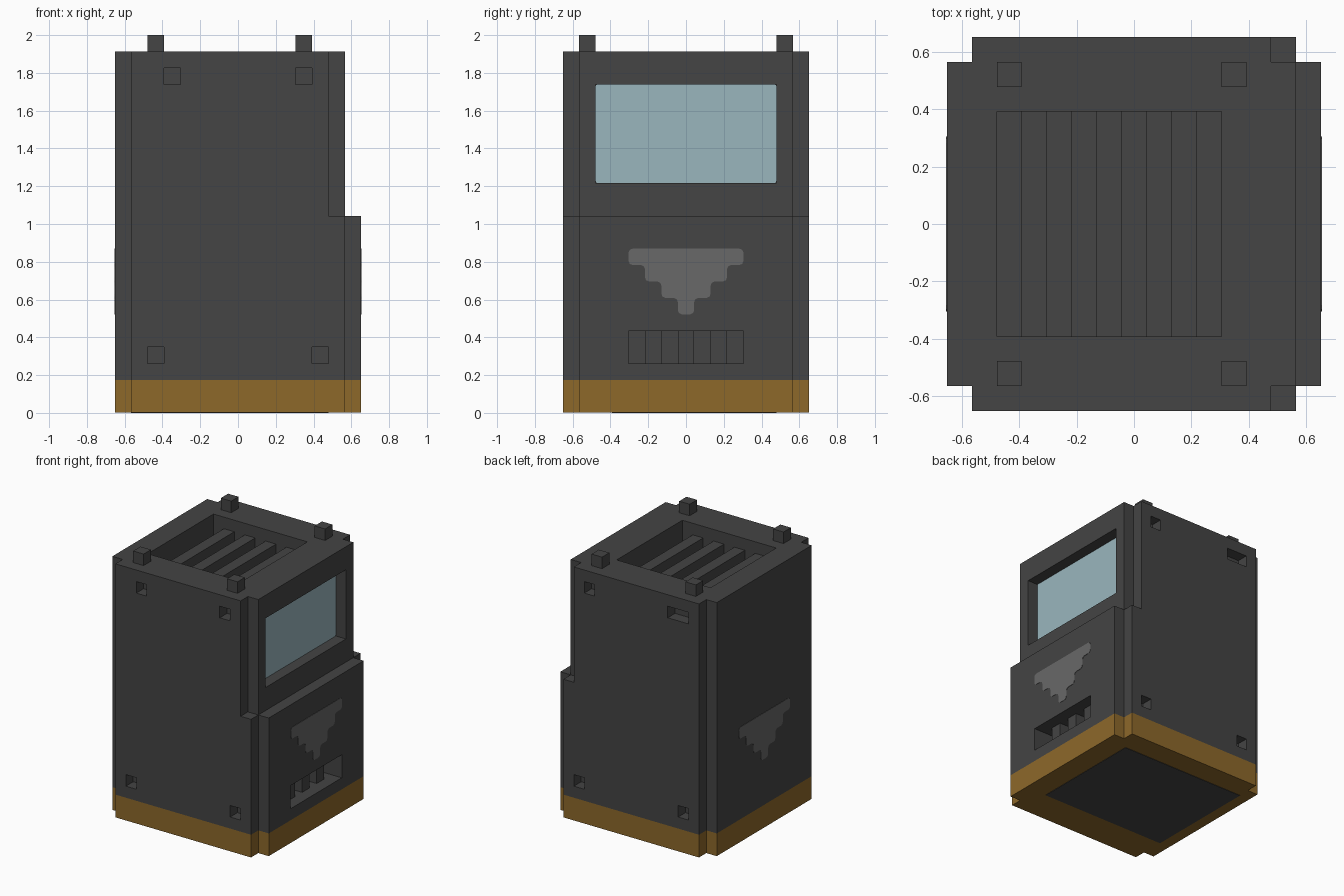
import bpy, bmesh
from mathutils import Vector

cube = bpy.data.objects.get("Cube")
if cube:
    bpy.data.objects.remove(cube, do_unlink=True)

U = 2 / 23      # grid unit: the whole model is 15 x 15 x 23 units
SKIN = 0.03     # thickness of flat painted plates, in units


def material(name, rgb):
    m = bpy.data.materials.new(name)
    m.use_nodes = True
    m.diffuse_color = (*rgb, 1)
    bsdf = next(n for n in m.node_tree.nodes if n.type == 'BSDF_PRINCIPLED')
    bsdf.inputs["Base Color"].default_value = (*rgb, 1)
    bsdf.inputs["Roughness"].default_value = 0.8
    return m


DARK = material("dark grey casing", (0.058, 0.058, 0.058))
AMBER = material("amber base", (0.266, 0.138, 0.023))
GREY = material("mid grey panel", (0.138, 0.138, 0.138))
GLASS = material("pale blue glass", (0.323, 0.468, 0.515))


def finish(name, bm, mat):
    bmesh.ops.recalc_face_normals(bm, faces=bm.faces)
    me = bpy.data.meshes.new(name)
    bm.to_mesh(me)
    bm.free()
    me.materials.append(mat)
    ob = bpy.data.objects.new(name, me)
    bpy.context.collection.objects.link(ob)
    return ob


def prism(name, outline, lo, hi, mat, axis='z', rounding=0):
    """Extrude a 2D outline (in units) along z, or along x for a (y, z) outline."""
    def place(a, b, c):
        return Vector((a, b, c) if axis == 'z' else (c, a, b)) * U
    bm = bmesh.new()
    face = bm.faces.new([bm.verts.new(place(a, b, lo)) for a, b in outline])
    if rounding:
        bmesh.ops.bevel(bm, geom=bm.verts[:], offset=rounding * U, segments=2,
                        profile=0.5, affect='VERTICES')
        face = bm.faces[:][0]
    grown = bmesh.ops.extrude_face_region(bm, geom=[face], use_keep_orig=True)
    top = [g for g in grown["geom"] if isinstance(g, bmesh.types.BMVert)]
    bmesh.ops.translate(bm, verts=top, vec=place(0, 0, hi - lo))
    return finish(name, bm, mat)


def boxes(name, spans, mat):
    """One object made of boxes given as (x0, x1, y0, y1, z0, z1) in units."""
    bm = bmesh.new()
    for x0, x1, y0, y1, z0, z1 in spans:
        verts = bmesh.ops.create_cube(bm, size=1)["verts"]
        for v in verts:
            v.co = Vector((x0 if v.co.x < 0 else x1,
                           y0 if v.co.y < 0 else y1,
                           z0 if v.co.z < 0 else z1)) * U
    return finish(name, bm, mat)


def cut(ob, spans):
    cutter = boxes("cutter", spans, DARK)
    cutter.hide_render = True
    mod = ob.modifiers.new("recesses", 'BOOLEAN')
    mod.operation, mod.solver, mod.object = 'DIFFERENCE', 'EXACT', cutter
    deps = bpy.context.evaluated_depsgraph_get()
    me = bpy.data.meshes.new_from_object(ob.evaluated_get(deps))
    ob.modifiers.clear()
    ob.data = me
    bpy.data.objects.remove(cutter, do_unlink=True)


def notched(x0, x1):
    """Square plan, 15 units deep, with a one-unit notch at each corner."""
    a, b = x0 + 1, x1 - 1
    return [(a, -7.5), (b, -7.5), (b, -6.5), (x1, -6.5), (x1, 6.5), (b, 6.5),
            (b, 7.5), (a, 7.5), (a, 6.5), (x0, 6.5), (x0, -6.5), (a, -6.5)]


# Main casing: base band, wide lower body, upper body stepped back on +x
prism("base_band", notched(-7.5, 7.5), SKIN, 2, AMBER)
lower = prism("lower_body", notched(-7.5, 7.5), 2, 12, DARK)
upper = prism("upper_body", notched(-7.5, 6.5), 12, 22, DARK)

# Dark underside plate set in the base
boxes("underside_plate", [(-6.5, 5.5, -4.5, 5.5, 0, 2 * SKIN)], DARK)

# Recesses: sockets on front and back, vents, window
FRONT, BACK = (-7.7, -6.5), (6.5, 7.7)
lower_cuts = [(x, x + 1, *side, 3, 4) for side in (FRONT, BACK) for x in (-5.5, 4.5)]
lower_cuts.append((5.5, 7.7, -3.5, 3.5, 3, 5))
cut(lower, lower_cuts)
cut(upper, [(-4.5, -3.5, *FRONT, 20, 21), (3.5, 4.5, *FRONT, 20, 21),
            (-5.5, -3.5, *BACK, 20, 21), (3.5, 4.5, *BACK, 20, 21),
            (-5.5, 3.5, -4.5, 4.5, 20, 22.2),
            (5.5, 6.7, -5.5, 5.5, 14, 20)])

# Slats standing one unit below the rim of each vent
boxes("top_vent_slats", [(x, x + 1, -4.5, 4.5, 20, 21)
                         for x in (-4.5, -2.5, -0.5, 1.5)], DARK)
boxes("side_vent_slats", [(5.5, 6.5, y, y + 1, 3, 5)
                          for y in (-2.5, -0.5, 1.5)], DARK)

# Window pane at the back of its recess
prism("window_pane", [(-5.5, 14), (5.5, 14), (5.5, 20), (-5.5, 20)],
      5.5, 5.5 + SKIN, GLASS, 'x', 0.12)

# Stepped triangular panels on both sides
half = []
for i in range(4):
    half += [(i + 0.5, 6 + i), (i + 0.5, 7 + i)]
stepped = half + [(-y, z) for y, z in reversed(half)]
prism("stepped_panel_left", stepped, 7.5, 7.5 + SKIN, GREY, 'x', 0.25)
prism("stepped_panel_right", stepped, -7.5 - SKIN, -7.5, GREY, 'x', 0.25)

# Four square pegs on the roof
boxes("roof_pegs", [(x, x + 1, y, y + 1, 22, 23)
                    for x in (-5.5, 3.5) for y in (-6.5, 5.5)], DARK)
